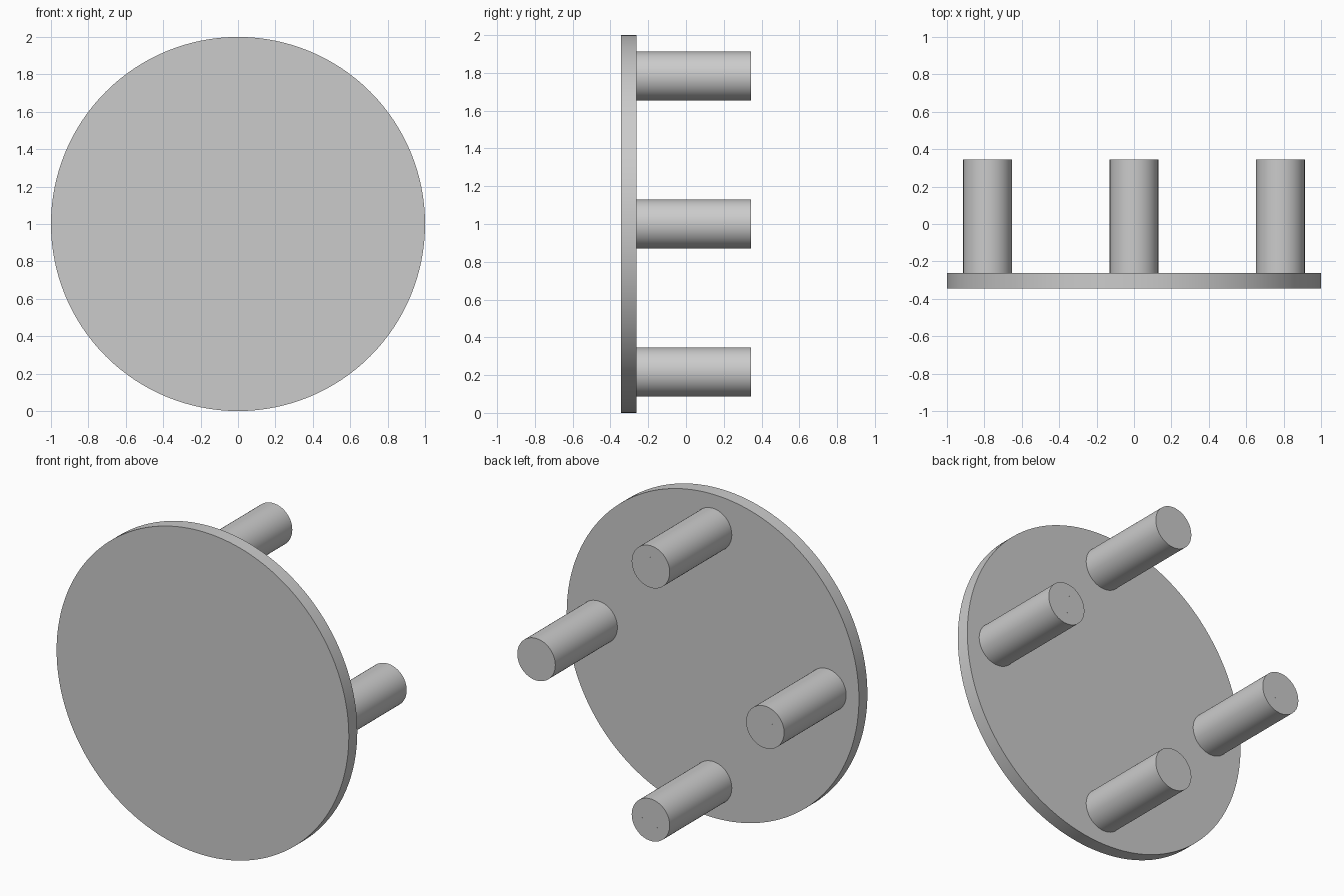
import bpy, bmesh, math
from mathutils import Matrix

if "Cube" in bpy.data.objects:
    bpy.data.objects.remove(bpy.data.objects["Cube"])

grey = bpy.data.materials.new("plain grey")
grey.diffuse_color = (0.6, 0.6, 0.6, 1)
grey.use_nodes = True
grey.node_tree.nodes["Principled BSDF"].inputs["Base Color"].default_value = grey.diffuse_color

FRONT, PLATE_BACK, BACK = -0.345, -0.262, 0.345
LEG_R, PIN_R, LEG_OFFSET = 0.13, 0.058, 0.783


def lathe(name, profile, x, z, segments):
    """Spin a closed (radius, y) profile about the y axis through (x, z)."""
    bm = bmesh.new()
    verts = [bm.verts.new((r, y, 0)) for r, y in profile]
    edges = [bm.edges.new((verts[i], verts[i - 1])) for i in range(len(verts))
             if not (profile[i][0] == 0 and profile[i - 1][0] == 0)]
    bmesh.ops.spin(bm, geom=verts + edges, cent=(0, 0, 0), axis=(0, 1, 0),
                   angle=math.tau, steps=segments, use_duplicate=False)
    bmesh.ops.remove_doubles(bm, verts=bm.verts, dist=1e-5)
    bmesh.ops.recalc_face_normals(bm, faces=bm.faces)
    bm.transform(Matrix.Translation((x, 0, z)))
    mesh = bpy.data.meshes.new(name)
    bm.to_mesh(mesh)
    bm.free()
    mesh.materials.append(grey)
    obj = bpy.data.objects.new(name, mesh)
    bpy.context.collection.objects.link(obj)
    bpy.ops.object.select_all(action='DESELECT')
    obj.select_set(True)
    bpy.context.view_layer.objects.active = obj
    bpy.ops.object.shade_smooth_by_angle(angle=math.radians(30))


def solid(name, radius, y0, y1, x, z, segments):
    lathe(name, [(0, y0), (radius, y0), (radius, y1), (0, y1)], x, z, segments)


# Round plate
solid("round_plate", 1.0, FRONT, PLATE_BACK, 0, 1, 128)

# Four tubular legs, each with a core flush with its end
for i, side in enumerate(("right", "top", "left", "bottom")):
    a = i * math.pi / 2
    x, z = LEG_OFFSET * math.cos(a), 1 + LEG_OFFSET * math.sin(a)
    lathe(side + "_leg", [(PIN_R, PLATE_BACK), (LEG_R, PLATE_BACK),
                          (LEG_R, BACK), (PIN_R, BACK)], x, z, 64)
    solid(side + "_leg_core", PIN_R, PLATE_BACK, BACK, x, z, 48)
